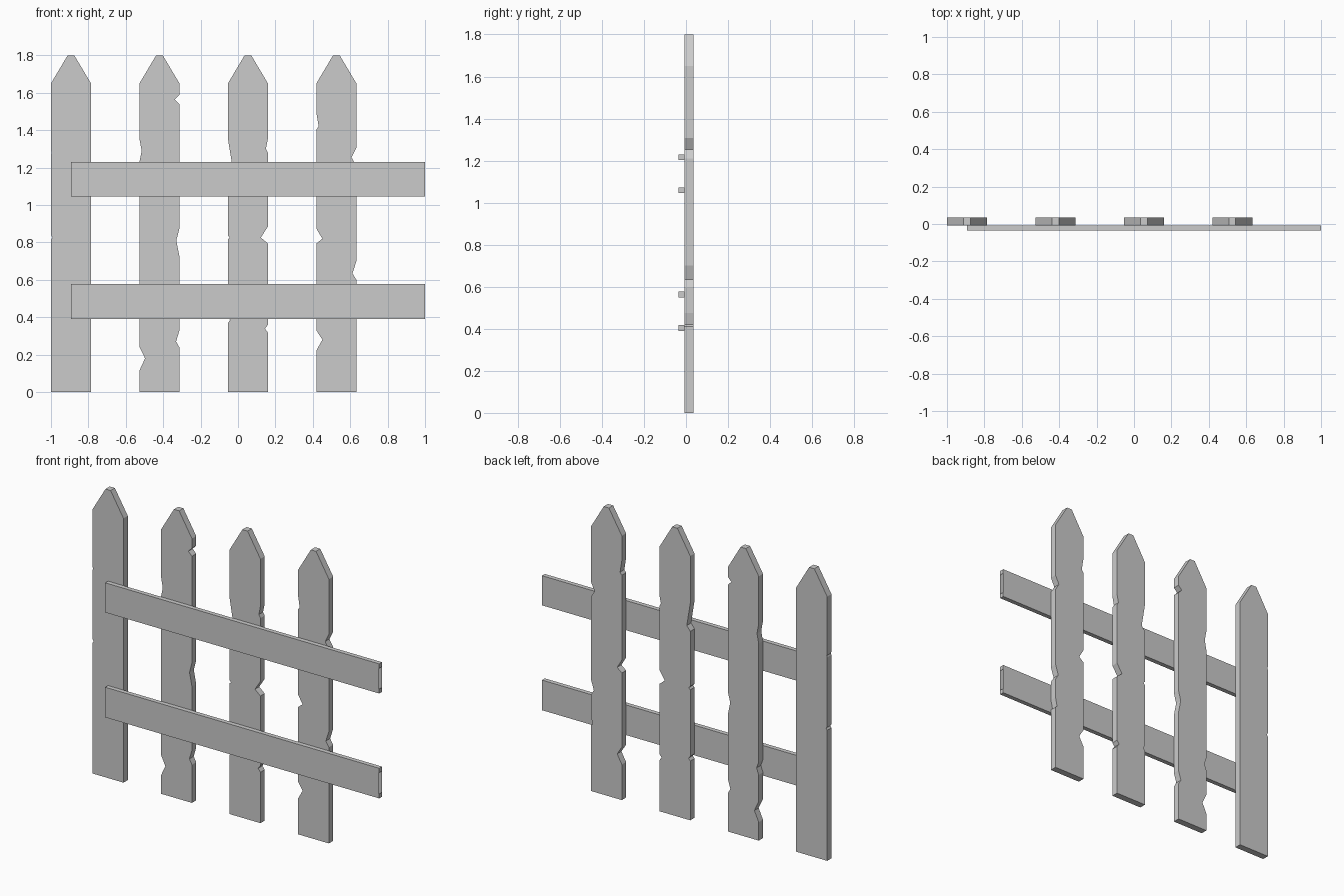
import bpy
import bmesh

if "Cube" in bpy.data.objects:
    bpy.data.objects.remove(bpy.data.objects["Cube"])

Y_FRONT, Y_MID, Y_BACK = -0.035, -0.007, 0.035
HALF = 0.107          # half width of a picket
SHOULDER, TOP = 1.65, 1.80


def make_object(name, bm):
    mesh = bpy.data.meshes.new(name)
    bm.to_mesh(mesh)
    bm.free()
    obj = bpy.data.objects.new(name, mesh)
    bpy.context.collection.objects.link(obj)
    return obj


# Picket: pointed outline with chips (z low, z deepest, z high, depth) per edge
def picket(name, cx, left, right):
    pts = [(-HALF, 0), (HALF, 0)]
    for lo, mid, hi, depth in sorted(right):
        pts += [(HALF, lo), (HALF - depth, mid), (HALF, hi)]
    pts += [(HALF, SHOULDER), (0.018, TOP), (-0.018, TOP), (-HALF, SHOULDER)]
    for lo, mid, hi, depth in sorted(left, reverse=True):
        pts += [(-HALF, hi), (-HALF + depth, mid), (-HALF, lo)]
    bm = bmesh.new()
    face = bm.faces.new([bm.verts.new((cx + x, Y_MID, z)) for x, z in pts])
    ext = bmesh.ops.extrude_face_region(bm, geom=[face])
    moved = [v for v in ext["geom"] if isinstance(v, bmesh.types.BMVert)]
    bmesh.ops.translate(bm, verts=moved, vec=(0, Y_BACK - Y_MID, 0))
    bmesh.ops.recalc_face_normals(bm, faces=bm.faces)
    return make_object(name, bm)


# Rail: thin board whose ends are open between a top and bottom lip
def rail(name, z0, z1, x0=-0.893, x1=1.0, lip=0.028):
    bm = bmesh.new()
    bmesh.ops.create_cube(bm, size=1)
    for v in bm.verts:
        v.co = (x1 if v.co.x > 0 else x0,
                Y_MID if v.co.y > 0 else Y_FRONT,
                z1 if v.co.z > 0 else z0)
    for z in (z0 + lip, z1 - lip):
        bmesh.ops.bisect_plane(bm, geom=bm.verts[:] + bm.edges[:] + bm.faces[:],
                               plane_co=(0, 0, z), plane_no=(0, 0, 1))
    gaps = [f for f in bm.faces if abs(f.normal.x) > 0.9
            and z0 + lip < f.calc_center_median().z < z1 - lip]
    bmesh.ops.delete(bm, geom=gaps, context='FACES_ONLY')
    return make_object(name, bm)


# Weathering chips on the left and right edges of each picket
chips = [
    ([(0.815, 0.826, 0.838, 0.008), (1.27, 1.28, 1.29, 0.004)], []),
    ([(0.115, 0.18, 0.243, 0.03), (0.41, 0.45, 0.49, 0.015),
      (1.23, 1.29, 1.355, 0.012)],
     [(0.238, 0.27, 0.33, 0.018), (0.725, 0.81, 0.875, 0.017),
      (1.54, 1.565, 1.59, 0.025)]),
    ([(0.37, 0.385, 0.40, 0.012), (0.815, 0.826, 0.837, 0.01),
      (1.18, 1.21, 1.355, 0.024)],
     [(0.318, 0.338, 0.36, 0.016), (0.794, 0.826, 0.885, 0.038),
      (1.28, 1.30, 1.355, 0.011)]),
    ([(0.222, 0.28, 0.33, 0.032), (0.794, 0.82, 0.874, 0.032),
      (1.404, 1.42, 1.495, 0.012)],
     [(0.41, 0.42, 0.475, 0.012), (0.60, 0.634, 0.70, 0.021),
      (1.21, 1.254, 1.307, 0.026)]),
]
for i, (left, right) in enumerate(chips):
    picket(f"picket_{i + 1}", -0.893 + i * 0.473, left, right)

rail("lower_rail", 0.39, 0.578)
rail("upper_rail", 1.045, 1.23)
